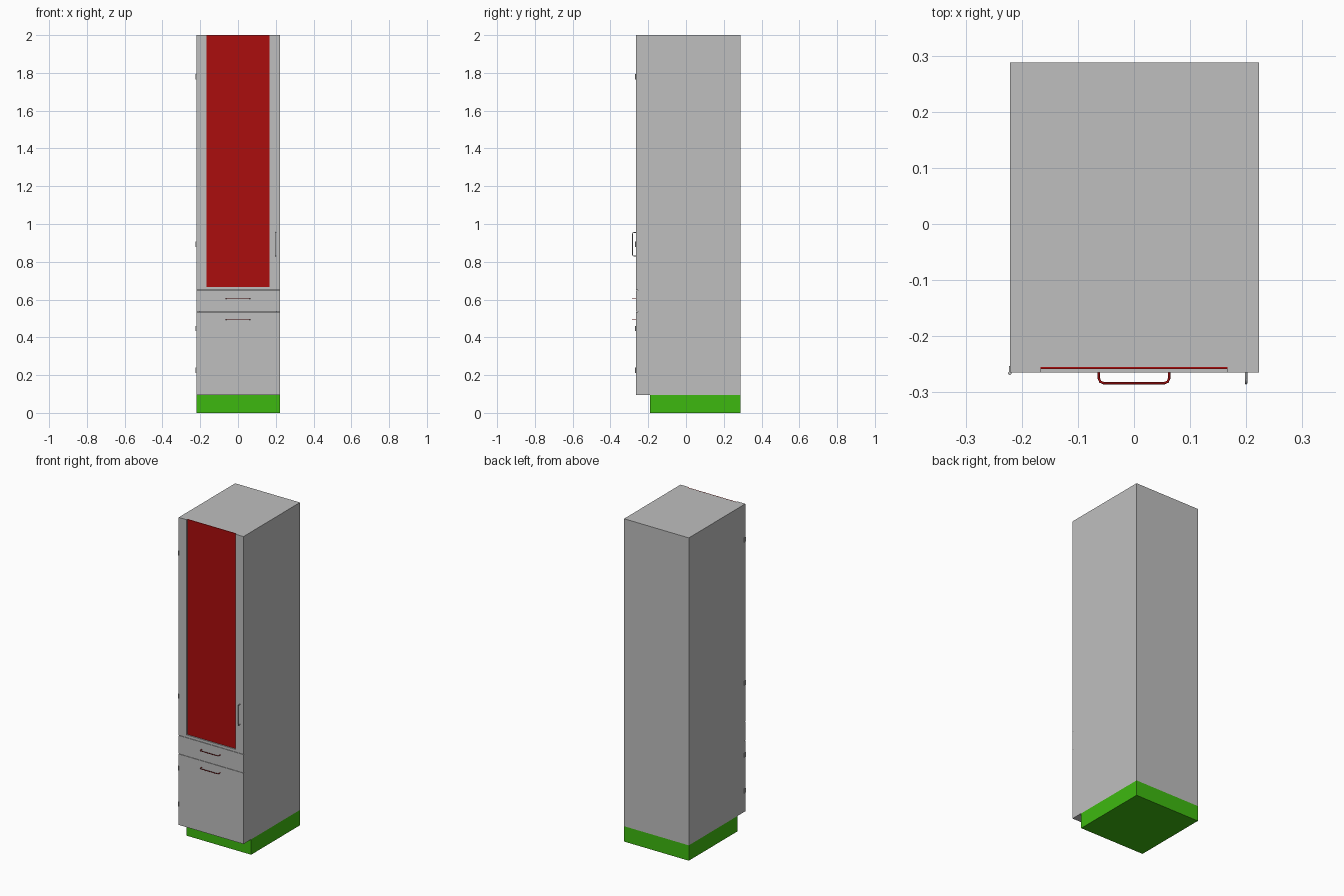
import bpy
from mathutils import Vector

cube = bpy.data.objects.get("Cube")
if cube:
    bpy.data.objects.remove(cube, do_unlink=True)


def material(name, rgb):
    m = bpy.data.materials.new(name)
    m.use_nodes = True
    m.diffuse_color = (*rgb, 1)
    m.node_tree.nodes["Principled BSDF"].inputs["Base Color"].default_value = (*rgb, 1)
    return m


grey = material("cabinet grey", (0.52, 0.52, 0.52))
red = material("panel red", (0.41, 0.004, 0.004))
green = material("plinth green", (0.048, 0.485, 0.005))

# Main planes of the cabinet
LEFT, RIGHT = -0.221, 0.223
FACE, FRONT, BACK = -0.265, -0.255, 0.288
BASE, SPLIT, TOP = 0.095, 0.65, 2.0
T = 0.019
GAP = 0.001


def box(name, x, y, z, mat):
    bpy.ops.mesh.primitive_cube_add(size=1)
    ob = bpy.context.object
    ob.name = name
    spans = (x, y, z)
    ob.location = [(a + b) / 2 for a, b in spans]
    ob.scale = [b - a for a, b in spans]
    bpy.ops.object.transform_apply(location=False, rotation=False, scale=True)
    ob.data.materials.append(mat)
    return ob


def carcass(name, z0, z1):
    """Open-fronted cabinet: bottom, top, two sides and a back."""
    full_x, full_y = (LEFT, RIGHT), (FRONT, BACK)
    inner = (z0 + T, z1 - T)
    box(name + "_bottom", full_x, full_y, (z0, z0 + T), grey)
    box(name + "_top", full_x, full_y, (z1 - T, z1), grey)
    box(name + "_right_side", (LEFT, LEFT + T), full_y, inner, grey)
    box(name + "_left_side", (RIGHT - T, RIGHT), full_y, inner, grey)
    box(name + "_back", (LEFT + T, RIGHT - T), (BACK - T, BACK), inner, grey)


def handle(name, centre, along, mat, length=0.13, depth=0.021, radius=0.0022):
    """Bar handle with rounded corners, standing out from the front."""
    out = Vector((0, -1, 0))
    half, r = along * (length / 2 - radius), 0.009
    tip = out * (depth - radius)
    curve = bpy.data.curves.new(name, "CURVE")
    curve.dimensions = "3D"
    curve.bevel_depth = radius
    curve.bevel_resolution = 2
    curve.use_fill_caps = True
    path = [-half]
    for s in (-1, 1):
        corner = half * s + tip
        a, b = corner - out * r, corner - along * s * r
        mid = corner - (out + along * s) * r * 0.29
        path += [a, mid, b] if s < 0 else [b, mid, a]
    path.append(half)
    spline = curve.splines.new("POLY")
    spline.points.add(len(path) - 1)
    for p, v in zip(spline.points, path):
        p.co = (*(Vector(centre) + v), 1)
    curve.materials.append(mat)
    ob = bpy.data.objects.new(name, curve)
    bpy.context.collection.objects.link(ob)


def hinge(name, z):
    """Slim barrel with a leaf on the side of the door."""
    bpy.ops.mesh.primitive_cylinder_add(vertices=16, radius=0.003, depth=0.028,
                                        location=(LEFT - 0.0005, FACE - 0.001, z))
    ob = bpy.context.object
    ob.name = name + "_barrel"
    ob.data.materials.append(grey)
    bpy.ops.object.shade_smooth_by_angle()
    box(name + "_leaf", (LEFT - 0.002, LEFT + 0.001), (FACE, FRONT + 0.002),
        (z - 0.014, z + 0.014), grey)


# Plinth and the two stacked cabinets
box("plinth", (LEFT, RIGHT), (-0.19, BACK), (0, BASE), green)
carcass("lower_cabinet", BASE, SPLIT)
carcass("upper_cabinet", SPLIT, TOP)

# Lower fronts: drawer above door
face_y = (FACE, FRONT)
box("lower_door", (LEFT, RIGHT), face_y, (BASE, 0.535 - GAP), grey)
box("drawer_front", (LEFT, RIGHT), face_y, (0.535 + GAP, SPLIT - GAP), grey)

# Upper door: two stiles, bottom rail and recessed panel
PANEL = 0.167
rail_top = 0.667
box("door_right_stile", (LEFT, -PANEL), face_y, (SPLIT + GAP, TOP), grey)
box("door_left_stile", (PANEL, RIGHT), face_y, (SPLIT + GAP, TOP), grey)
box("door_bottom_rail", (-PANEL, PANEL), face_y, (SPLIT + GAP, rail_top), grey)
box("door_panel", (-PANEL, PANEL), (-0.258, FRONT + 0.0005), (rail_top, TOP + 0.0003), red)

# Handles
across, upright = Vector((1, 0, 0)), Vector((0, 0, 1))
handle("drawer_handle", (0, FACE, 0.604), across, red)
handle("lower_door_handle", (0, FACE, 0.493), across, red)
handle("upper_door_handle", (0.2, FACE, 0.893), upright, grey)

# Hinges on the right-hand edge
for i, z in enumerate((0.225, 0.447, 0.893, 1.78)):
    hinge(f"hinge_{i + 1}", z)
